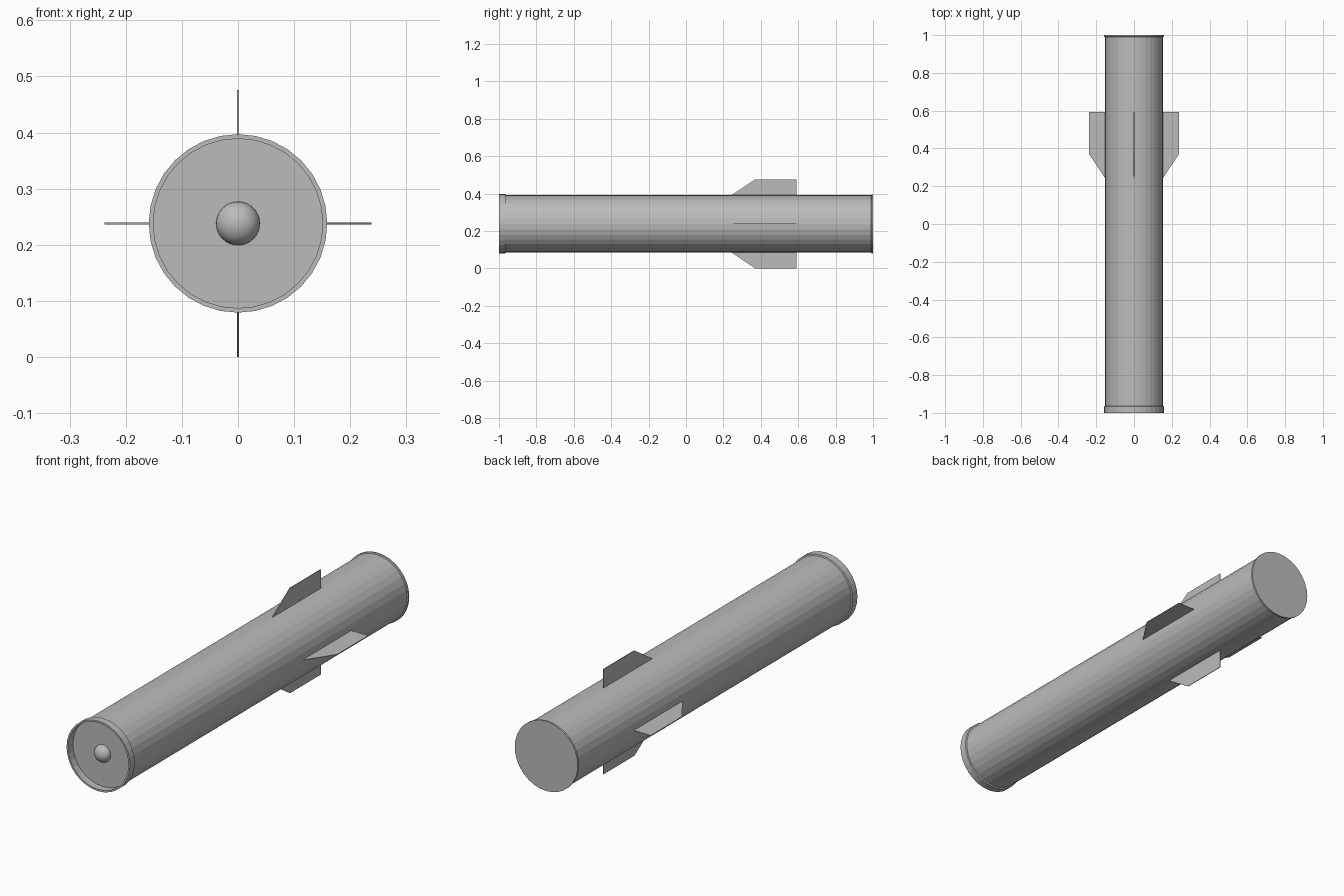
import bpy, bmesh, math
from mathutils import Matrix

if "Cube" in bpy.data.objects:
    bpy.data.objects.remove(bpy.data.objects["Cube"])

AXIS_Z = 0.238
SIDES = 32

grey = bpy.data.materials.new("plain grey")
grey.diffuse_color = (0.5, 0.5, 0.5, 1)
grey.use_nodes = True
grey.node_tree.nodes["Principled BSDF"].inputs["Base Color"].default_value = grey.diffuse_color


def finish(name, bm, smooth=False):
    bmesh.ops.recalc_face_normals(bm, faces=bm.faces)
    mesh = bpy.data.meshes.new(name)
    for f in bm.faces:
        f.smooth = smooth
    bm.to_mesh(mesh)
    bm.free()
    mesh.materials.append(grey)
    ob = bpy.data.objects.new(name, mesh)
    ob.location.z = AXIS_Z
    bpy.context.collection.objects.link(ob)
    return ob


def lathe(name, profile, sides=SIDES, smooth=False):
    """Revolve (radius, y) points round the y axis."""
    bm = bmesh.new()
    rings = []
    for r, y in profile:
        if r == 0:
            rings.append([bm.verts.new((0, y, 0))] * sides)
        else:
            rings.append([bm.verts.new((r * math.cos(2 * math.pi * i / sides), y,
                                        r * math.sin(2 * math.pi * i / sides)))
                          for i in range(sides)])
    for a, b in zip(rings, rings[1:]):
        for i in range(sides):
            j = (i + 1) % sides
            quad = list(dict.fromkeys([a[i], a[j], b[j], b[i]]))
            bm.faces.new(quad)
    return finish(name, bm, smooth)


# Main tube with recessed front collar and thin rear flange
lathe("tube_body", [(0, -0.966), (0.151, -0.966), (0.151, -1.0), (0.159, -1.0),
                    (0.159, -0.966), (0.153, -0.964), (0.153, 0.99),
                    (0.158, 0.992), (0.158, 1.0), (0, 1.0)])

# Rounded sensor dome in the front recess
steps = 8
lathe("front_dome", [(0.039 * math.cos(math.pi / 2 * k / steps) if k < steps else 0,
                      -0.965 - 0.034 * math.sin(math.pi / 2 * k / steps))
                     for k in range(steps + 1)], smooth=True)

# Four thin swept fins
FIN = [(0.148, 0.235), (0.238, 0.37), (0.238, 0.592), (0.148, 0.592)]
for n, label in enumerate(("right", "top", "left", "bottom")):
    bm = bmesh.new()
    lo = [bm.verts.new((r, y, -0.0015)) for r, y in FIN]
    hi = [bm.verts.new((r, y, 0.0015)) for r, y in FIN]
    bm.faces.new(lo)
    bm.faces.new(hi)
    for i in range(4):
        j = (i + 1) % 4
        bm.faces.new((lo[i], lo[j], hi[j], hi[i]))
    bm.transform(Matrix.Rotation(-n * math.pi / 2, 4, 'Y'))
    finish("fin_" + label, bm)
